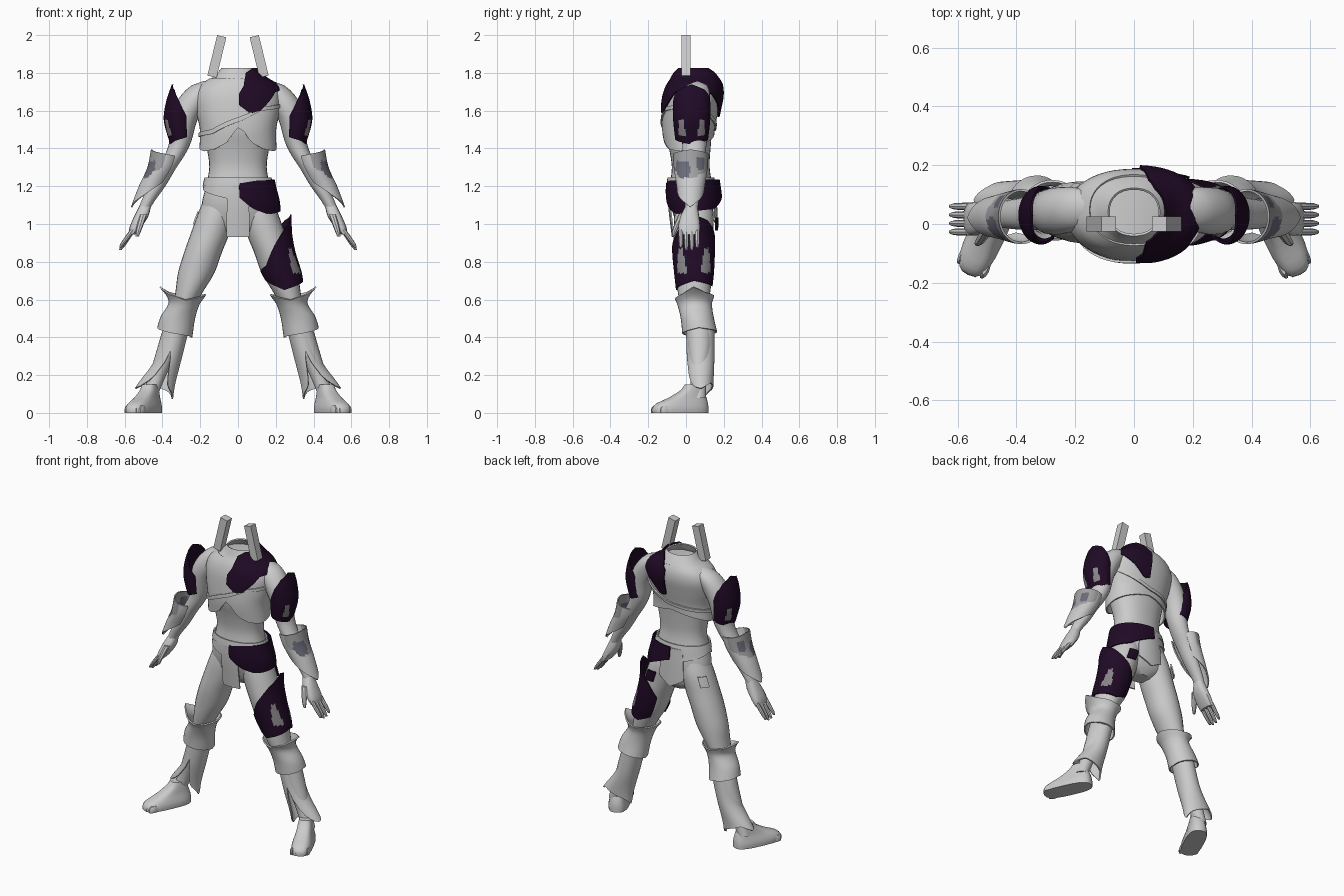
import bpy, bmesh, math
from mathutils import Matrix


def material(name, rgb):
    m = bpy.data.materials.new(name)
    m.diffuse_color = (*rgb, 1)
    return m


GREY = material("light grey", (0.6, 0.6, 0.6))
PURPLE = material("dark purple", (0.014, 0.003, 0.019))
SLATE = material("slate grey", (0.15, 0.15, 0.195))
MID = material("mid grey", (0.36, 0.36, 0.37))
WORN = material("worn purple grey", (0.25, 0.235, 0.255))


def curve(table, a):
    """Linear lookup in [(angle, z), ...]; a plain number is constant."""
    if isinstance(table, (int, float)):
        return table
    if a <= table[0][0]:
        return table[0][1]
    for (a0, z0), (a1, z1) in zip(table, table[1:]):
        if a <= a1:
            return z0 + (z1 - z0) * (a - a0) / (a1 - a0)
    return table[-1][1]


def extents(rings, z):
    """Smoothly interpolated x0, x1, y0, y1 at height z."""
    if z <= rings[0][0]:
        return rings[0][1:]
    if z >= rings[-1][0]:
        return rings[-1][1:]
    i = max(k for k in range(len(rings) - 1) if rings[k][0] <= z)
    a, b = rings[i], rings[i + 1]
    pa, nb = rings[max(i - 1, 0)], rings[min(i + 2, len(rings) - 1)]
    h = b[0] - a[0]
    t = (z - a[0]) / h
    out = []
    for k in range(1, 5):
        ma = (b[k] - pa[k]) / (b[0] - pa[0]) * h
        mb = (nb[k] - a[k]) / (nb[0] - a[0]) * h
        out.append((2*t**3 - 3*t*t + 1) * a[k] + (t**3 - 2*t*t + t) * ma
                   + (3*t*t - 2*t**3) * b[k] + (t**3 - t*t) * mb)
    return out


def finish(name, bm, mats):
    bmesh.ops.recalc_face_normals(bm, faces=bm.faces)
    me = bpy.data.meshes.new(name)
    bm.to_mesh(me)
    bm.free()
    for m in mats:
        me.materials.append(m)
    ob = bpy.data.objects.new(name, me)
    bpy.context.collection.objects.link(ob)
    return ob


def loft(name, rings, *mats, lo=None, hi=None, arc=None, rows=16, n=24, grow=0,
         p=1.0, mark=None, side=1, xf=None):
    """Stack of ellipses (z, x0, x1, y0, y1). With an arc it is a thin plate, otherwise
    a closed solid. Angle 0 is +x, 90 is the back, -90 the front. mark picks a material."""
    lo = rings[0][0] if lo is None else lo
    hi = rings[-1][0] if hi is None else hi
    a0, a1 = arc or (-180, 180)
    bm = bmesh.new()
    grid = []
    for r in range(rows + 1):
        row = []
        for k in range(n + 1):
            a = a0 + (a1 - a0) * k / n
            z = curve(lo, a) + (curve(hi, a) - curve(lo, a)) * r / rows
            x0, x1, y0, y1 = extents(rings, z)
            c, s = math.cos(math.radians(a)), math.sin(math.radians(a))
            c, s = (math.copysign(abs(v) ** p, v) for v in (c, s))
            row.append(bm.verts.new(((x0 + x1) / 2 + ((x1 - x0) / 2 + grow) * c,
                                     (y0 + y1) / 2 + ((y1 - y0) / 2 + grow) * s, z)))
        grid.append(row)
    for r in range(rows):
        for k in range(n):
            f = bm.faces.new((grid[r][k], grid[r][k + 1], grid[r + 1][k + 1], grid[r + 1][k]))
            a = a0 + (a1 - a0) * (k + 0.5) / n
            f.material_index = int(mark(f.calc_center_median().z, a)) if mark else 0
    if arc is None:
        bm.faces.new(grid[0][:-1])
        bm.faces.new(grid[-1][:-1])
    bmesh.ops.remove_doubles(bm, verts=bm.verts, dist=0.0004)
    bmesh.ops.recalc_face_normals(bm, faces=bm.faces)
    if arc is not None:
        bmesh.ops.solidify(bm, geom=bm.faces[:], thickness=0.008)
    if xf:
        bm.transform(xf)
    bm.transform(Matrix.Diagonal((side, 1, 1, 1)))
    return finish(name, bm, mats or (GREY,))


# Torso and collar
half = [(0.935, 0.06, 0.0, 0.1), (0.96, 0.12, -0.03, 0.125), (1.0, 0.18, -0.05, 0.14),
        (1.1, 0.192, -0.08, 0.15), (1.2, 0.17, -0.085, 0.14), (1.3, 0.152, -0.075, 0.125),
        (1.4, 0.165, -0.09, 0.13), (1.5, 0.19, -0.115, 0.14), (1.6, 0.21, -0.11, 0.16),
        (1.68, 0.215, -0.10, 0.175), (1.74, 0.185, -0.08, 0.17), (1.78, 0.125, -0.055, 0.15),
        (1.83, 0.08, -0.035, 0.115)]
body = [(z, -x, x, y0, y1) for z, x, y0, y1 in half]
loft("torso", body, hi=1.775, rows=32, n=32, p=0.9)
loft("collar", body, lo=1.70, hi=1.825, arc=(-180, 180), n=32, rows=8, grow=0.004, p=0.9)

# Chest armour with a flared, notched lower edge, and its sash
plate = [(1.38, -0.193, 0.193, -0.1, 0.135)] + body[7:]
loft("chest_plate", plate, lo=[(-180, 1.4), (-150, 1.385), (-125, 1.395), (-105, 1.43), (-88, 1.52),
     (-72, 1.43), (-50, 1.395), (-20, 1.385), (0, 1.4), (90, 1.47), (180, 1.4)],
     hi=1.77, arc=(-180, 180), n=48, grow=0.012, p=0.9)
loft("chest_sash", plate, lo=[(-180, 1.46), (-130, 1.475), (-90, 1.54), (-60, 1.60), (0, 1.62), (90, 1.5),
     (180, 1.46)], hi=[(-180, 1.48), (-130, 1.50), (-90, 1.565), (-60, 1.62), (0, 1.64), (90, 1.52),
     (180, 1.48)], arc=(-180, 180), n=48, rows=3, grow=0.02, p=0.9)
loft("shoulder_shawl", body, PURPLE, lo=[(-89, 1.63), (-76, 1.585), (-62, 1.6), (-35, 1.70), (0, 1.715),
     (35, 1.69), (60, 1.63), (78, 1.56), (86, 1.575)], hi=[(-89, 1.69), (-75, 1.80), (-50, 1.825),
     (50, 1.825), (70, 1.80), (86, 1.74)], arc=(-89, 86), n=32, grow=0.025, p=0.9)

# Belt, hip wrap and hanging cloths
loft("upper_belt", body, lo=1.205, hi=1.245, arc=(-180, 180), n=32, rows=3, grow=0.018)
loft("lower_belt", body, lo=[(-180, 1.19), (-100, 1.13), (0, 1.15), (90, 1.13), (180, 1.19)],
     hi=[(-180, 1.225), (-90, 1.205), (90, 1.205), (180, 1.225)], arc=(-180, 180), n=32, rows=4, grow=0.014)
wrap = [(z, x0, x1, y0 + 0.01, y1 + 0.012) for z, x0, x1, y0, y1 in body]
loft("hip_wrap", wrap, PURPLE, lo=[(-88, 1.14), (-70, 1.08), (-45, 1.05), (0, 1.07), (45, 1.08),
     (90, 1.155)], hi=[(-88, 1.215), (-60, 1.23), (0, 1.235), (90, 1.235)], arc=(-88, 92), rows=8, grow=0.032)
skirt = [(0.93, -0.19, 0.19, -0.075, 0.17), (1.1, -0.18, 0.18, -0.095, 0.165), (1.22, -0.16, 0.16, -0.1, 0.16)]
loft("front_cloth", skirt, arc=(-109, -71), n=6, rows=6)
loft("back_cloth", skirt, lo=[(62, 1.02), (90, 0.97), (118, 1.02)], arc=(62, 118), n=8, rows=6)

arm = [(0.98, 0.515, 0.55, 0.0, 0.05), (1.1, 0.455, 0.52, -0.005, 0.065), (1.2, 0.385, 0.475, -0.015, 0.08),
       (1.3, 0.325, 0.425, -0.02, 0.09), (1.36, 0.285, 0.39, -0.02, 0.1), (1.43, 0.25, 0.365, -0.02, 0.11),
       (1.55, 0.215, 0.355, -0.035, 0.12), (1.63, 0.17, 0.335, -0.035, 0.125),
       (1.70, 0.13, 0.285, -0.02, 0.125), (1.74, 0.11, 0.235, 0.005, 0.11), (1.758, 0.11, 0.18, 0.035, 0.08)]
palm = [(0.945, 0.545, 0.58, -0.035, 0.07), (0.98, 0.515, 0.575, -0.04, 0.075),
        (1.04, 0.475, 0.55, -0.03, 0.07), (1.1, 0.46, 0.52, 0.0, 0.06)]
pad = [(1.43, 0.245, 0.362, -0.055, 0.115), (1.55, 0.24, 0.393, -0.068, 0.128),
       (1.65, 0.25, 0.38, -0.068, 0.128), (1.74, 0.27, 0.35, -0.05, 0.11)]
bracer = [(1.09, 0.455, 0.567, -0.04, 0.085), (1.2, 0.385, 0.525, -0.05, 0.1),
          (1.3, 0.325, 0.48, -0.065, 0.115), (1.4, 0.29, 0.46, -0.07, 0.12)]
leg = [(0.08, 0.43, 0.51, 0.02, 0.105), (0.2, 0.38, 0.47, 0.025, 0.11), (0.35, 0.305, 0.425, 0.01, 0.135),
       (0.45, 0.27, 0.395, 0.0, 0.135), (0.57, 0.225, 0.345, -0.03, 0.12), (0.65, 0.18, 0.33, -0.045, 0.13),
       (0.74, 0.125, 0.318, -0.055, 0.14), (0.85, 0.085, 0.285, -0.065, 0.145),
       (0.95, 0.045, 0.25, -0.065, 0.145), (1.06, 0.015, 0.21, -0.06, 0.145), (1.17, 0.01, 0.165, -0.04, 0.12)]
cuff = [(0.40, 0.25, 0.43, -0.01, 0.165), (0.5, 0.235, 0.405, -0.02, 0.14), (0.58, 0.21, 0.36, -0.04, 0.13),
        (0.63, 0.175, 0.375, -0.065, 0.145), (0.67, 0.165, 0.41, -0.07, 0.15)]
boot = [(0.06, 0.345, 0.58, 0.02, 0.145), (0.14, 0.335, 0.54, 0.015, 0.145),
        (0.28, 0.30, 0.44, 0.005, 0.15), (0.44, 0.26, 0.39, 0.0, 0.15)]
foot = [(0.0, -0.062, 0.062, -0.228, 0.085), (0.025, -0.063, 0.063, -0.228, 0.085),
        (0.05, -0.057, 0.057, -0.205, 0.083), (0.08, -0.048, 0.048, -0.135, 0.075),
        (0.12, -0.042, 0.042, -0.065, 0.06), (0.15, -0.037, 0.037, -0.04, 0.055)]
turn = Matrix.Translation((0.468, 0.035, 0)) @ Matrix.Rotation(math.radians(25), 4, 'Z')


def bracer_colour(z, a):
    """Slate badges inside a mid grey upper half."""
    if 1.245 < z < 1.335 and abs(a + 32) < 34 - abs(z - 1.29) * 300 or 1.29 < z < 1.35 and 20 < a < 50:
        return 1
    return 2 if z > 1.24 + abs(a) * 0.0006 and abs(a) < 90 else 0


for side, tag in ((1, "left"), (-1, "right")):
    # Slanted post above each shoulder
    bm = bmesh.new()
    bmesh.ops.create_cube(bm, size=1, matrix=Matrix.Translation((side * 0.112, 0, 1.887))
                          @ Matrix.Rotation(math.radians(-13.6 * side), 4, 'Y')
                          @ Matrix.Diagonal((0.05, 0.05, 0.22, 1)))
    finish(tag + "_post", bm, (GREY,))

    # Arm, hand and armour
    loft(tag + "_arm", arm, rows=32, side=side)
    loft(tag + "_palm", palm, rows=8, n=16, p=0.8, side=side)
    for i in range(4):
        y, d = -0.027 + 0.029 * i, 0.012 * (i in (0, 3))
        loft(f"{tag}_finger_{i + 1}", [(0.863 + d, 0.616, 0.63, y - 0.007, y + 0.007),
             (0.885 + d, 0.597, 0.622, y - 0.011, y + 0.011), (0.97, 0.54, 0.572, y - 0.013, y + 0.013)],
             rows=5, n=8, side=side)
    loft(tag + "_thumb", [(0.935, 0.525, 0.542, -0.075, -0.06), (0.97, 0.51, 0.54, -0.072, -0.045),
         (1.05, 0.48, 0.52, -0.04, 0.0)], rows=5, n=8, side=side)
    loft(tag + "_shoulder_pad", pad, PURPLE, WORN, lo=[(-125, 1.46), (0, 1.42), (125, 1.46)],
         hi=[(-125, 1.57), (-90, 1.66), (-55, 1.71), (0, 1.74), (55, 1.71), (90, 1.66), (125, 1.57)],
         arc=(-125, 125), n=50, rows=24, side=side,
         mark=lambda z, a: 1.465 < z < 1.55 and abs(abs(a) - 35) < 16 - (z - 1.465) * 100)
    loft(tag + "_bracer", bracer, GREY, SLATE, MID, lo=[(-130, 1.22), (-70, 1.15), (0, 1.09), (70, 1.15),
         (130, 1.22)], hi=[(-130, 1.36), (0, 1.395), (130, 1.36)], arc=(-130, 130), n=40, rows=24,
         mark=bracer_colour, side=side)

    # Leg, knee cuff and split boot
    loft(tag + "_leg", leg, rows=36, side=side)
    loft(tag + "_knee_cuff", cuff, lo=[(-180, 0.40), (-90, 0.42), (0, 0.45), (90, 0.43), (180, 0.40)],
         hi=[(-180, 0.63), (-90, 0.60), (-35, 0.63), (0, 0.67), (35, 0.64), (90, 0.62), (180, 0.63)],
         arc=(-180, 180), n=32, rows=12, side=side)
    loft(tag + "_boot_flaps", boot, lo=[(-88, 0.33), (-65, 0.18), (-35, 0.14), (0, 0.13), (50, 0.16),
         (90, 0.14), (140, 0.11), (180, 0.07), (230, 0.14), (272, 0.33)], arc=(-88, 272), n=36, rows=12,
         side=side)

    # Foot with toes, turned outward
    loft(tag + "_foot", foot, rows=12, p=0.7, side=side, xf=turn)
    for i in range(5):
        x, y, r = -0.046 + 0.023 * i, -0.214 + 0.006 * abs(i - 1), 0.014 if i == 0 else 0.011
        loft(f"{tag}_toe_{i + 1}", [(0.0, x - r, x + r, y - 0.012, y + 0.05),
             (0.02, x - r, x + r, y - 0.014, y + 0.05), (0.038, x - r / 2, x + r / 2, y, y + 0.05)],
             rows=4, n=10, side=side, xf=turn)

# Small tabs on the rear of the hips
loft("left_hip_tab", leg, PURPLE, lo=0.965, hi=1.035, arc=(68, 98), n=4, rows=3, grow=0.025)
loft("right_hip_tab", leg, lo=1.0, hi=1.065, arc=(25, 52), n=4, rows=3, grow=0.018, side=-1)

# Thigh armour on one leg
thigh = [(z, x0, x1 + 0.012 + 0.05 * max(0, z - 0.9) / 0.15, y0, y1) for z, x0, x1, y0, y1 in leg[5:]]
loft("thigh_guard", thigh, PURPLE, WORN, lo=[(-160, 0.70), (-100, 0.65), (0, 0.70), (90, 0.67), (130, 0.70)],
     hi=[(-160, 0.75), (-125, 0.78), (-90, 0.87), (-45, 0.97), (0, 1.05), (40, 1.02), (90, 0.93), (130, 0.84)],
     arc=(-160, 130), n=58, rows=26, grow=0.008,
     mark=lambda z, a: 0.74 < z < 0.87 and abs(abs(a) - 38) < 19 - (z - 0.74) * 90)

# Smooth surfaces with sharp edges kept
for ob in bpy.context.scene.objects:
    ob.select_set(True)
    bpy.context.view_layer.objects.active = ob
bpy.ops.object.shade_smooth_by_angle(angle=math.radians(35))
